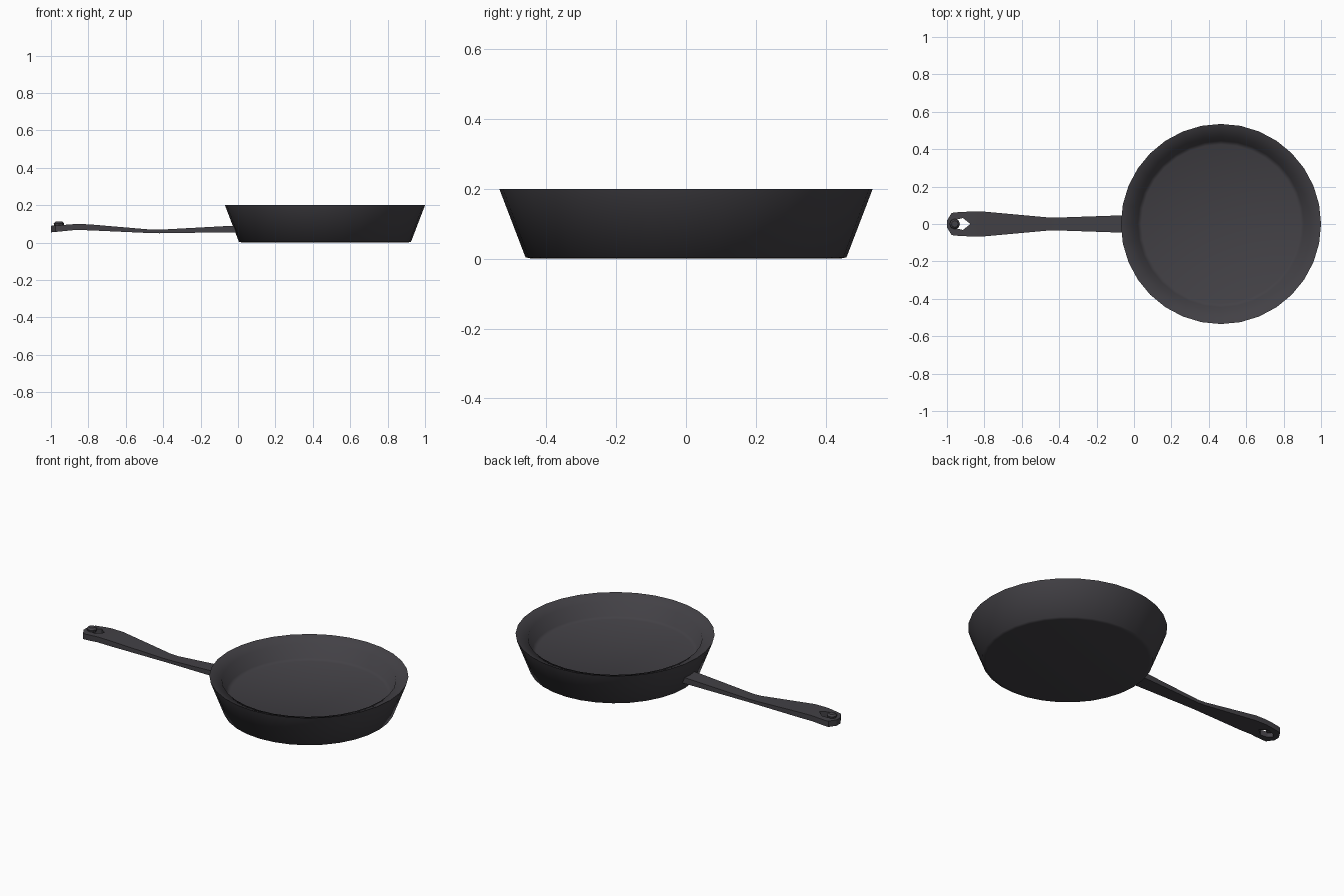
import bpy, bmesh, math

if "Cube" in bpy.data.objects:
    bpy.data.objects.remove(bpy.data.objects["Cube"])

iron = bpy.data.materials.new("dark iron")
iron.diffuse_color = (0.055, 0.052, 0.06, 1)
iron.use_nodes = True
iron.node_tree.nodes["Principled BSDF"].inputs["Base Color"].default_value = iron.diffuse_color


def make(name, bm, angle):
    bmesh.ops.remove_doubles(bm, verts=bm.verts, dist=1e-5)
    bmesh.ops.recalc_face_normals(bm, faces=bm.faces)
    me = bpy.data.meshes.new(name)
    bm.to_mesh(me)
    bm.free()
    me.materials.append(iron)
    ob = bpy.data.objects.new(name, me)
    bpy.context.collection.objects.link(ob)
    bpy.ops.object.select_all(action='DESELECT')
    ob.select_set(True)
    bpy.context.view_layer.objects.active = ob
    bpy.ops.object.shade_smooth_by_angle(angle=math.radians(angle))
    return ob


def lathe(name, profile, cx, n, angle):
    bm = bmesh.new()
    rings = [[bm.verts.new((cx + r * math.cos(2 * math.pi * i / n),
                            r * math.sin(2 * math.pi * i / n), z))
              for i in range(n)] for r, z in profile]
    for a, b in zip(rings, rings[1:]):
        for i in range(n):
            j = (i + 1) % n
            bm.faces.new((a[i], a[j], b[j], b[i]))
    bm.faces.new(rings[0])
    bm.faces.new(rings[-1])
    return make(name, bm, angle)


# Pan body: flared wall, sloping rim, recessed cooking floor
lathe("pan_body", [(0.44, 0.0), (0.46, 0.004), (0.535, 0.2), (0.468, 0.176),
                   (0.445, 0.10), (0.425, 0.09)], 0.465, 32, 75)

# Handle stations: x, hole half width, half width, top z, bottom z
stations = [(0.02, 0, 0.047, 0.092, 0.054), (-0.07, 0, 0.046, 0.088, 0.055),
            (-0.42, 0, 0.034, 0.069, 0.050), (-0.47, 0, 0.036, 0.070, 0.051),
            (-0.80, 0, 0.066, 0.098, 0.066), (-0.875, 0, 0.066, 0.099, 0.067),
            (-0.915, 0.032, 0.065, 0.096, 0.063), (-0.955, 0.022, 0.062, 0.092, 0.059),
            (-0.975, 0, 0.059, 0.091, 0.057), (-1.0, 0, 0.018, 0.09, 0.055)]
bm = bmesh.new()


def face(*pts):
    unique = list(dict.fromkeys(pts))
    if len(unique) > 2:
        bm.faces.new([bm.verts.new(p) for p in unique])


for s in (1, -1):
    for (xa, ia, oa, ta, ba), (xb, ib, ob_, tb, bb) in zip(stations, stations[1:]):
        face((xa, s * ia, ta), (xa, s * oa, ta), (xb, s * ob_, tb), (xb, s * ib, tb))
        face((xa, s * ia, ba), (xa, s * oa, ba), (xb, s * ob_, bb), (xb, s * ib, bb))
        face((xa, s * oa, ta), (xa, s * oa, ba), (xb, s * ob_, bb), (xb, s * ob_, tb))
        if ia or ib:
            face((xa, s * ia, ta), (xa, s * ia, ba), (xb, s * ib, bb), (xb, s * ib, tb))
    for x, _, o, t, b in (stations[0], stations[-1]):
        face((x, 0, t), (x, s * o, t), (x, s * o, b), (x, 0, b))
make("handle", bm, 30)

# Small stud beside the hanging hole
lathe("handle_stud", [(0.024, 0.085), (0.028, 0.102), (0.018, 0.112)], -0.958, 8, 30)
